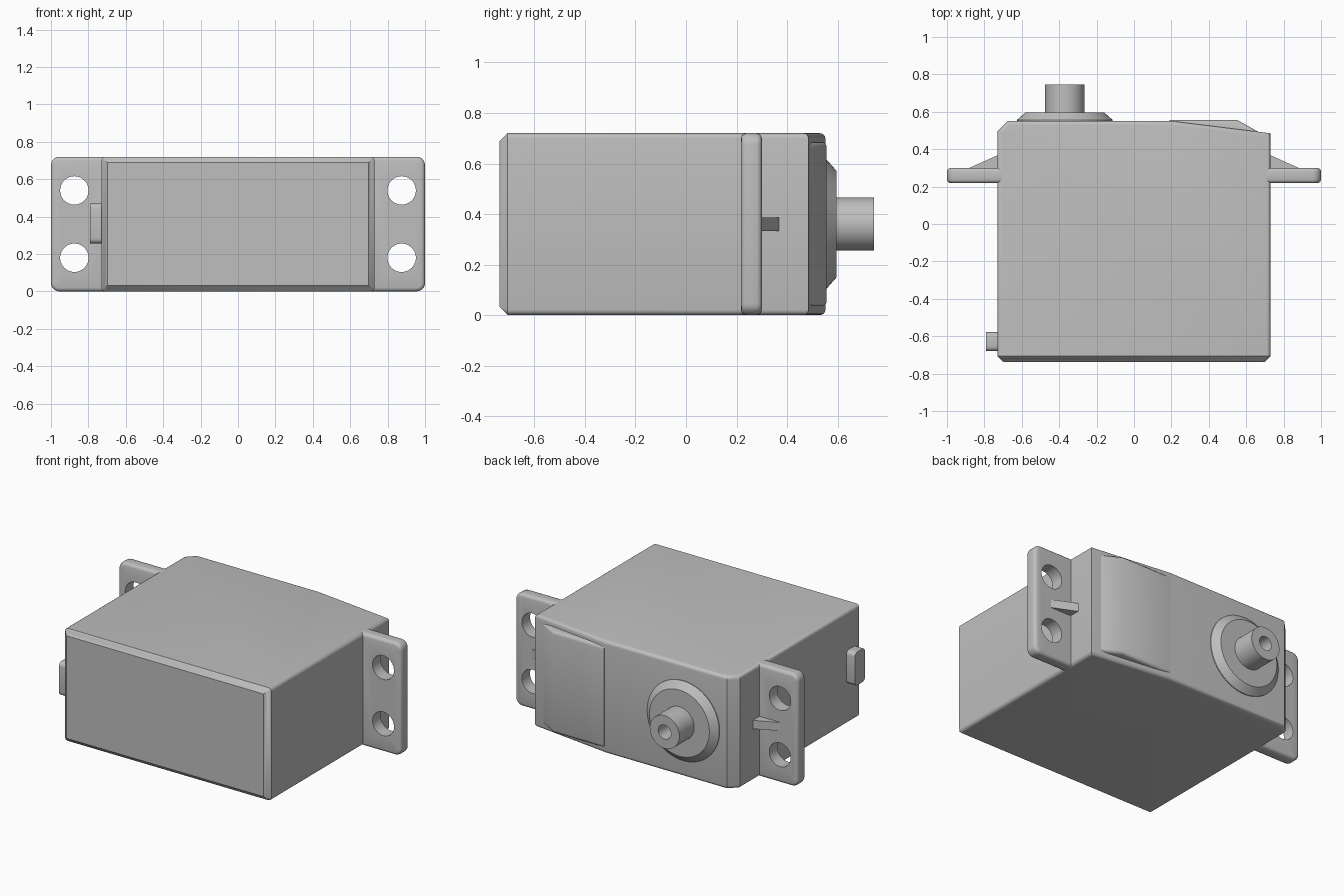
import bpy, bmesh, math
from mathutils import Vector, Matrix

cube = bpy.data.objects.get("Cube")
if cube:
    bpy.data.objects.remove(cube, do_unlink=True)

grey = bpy.data.materials.new("plastic grey")
grey.use_nodes = True
colour = (0.52, 0.52, 0.52, 1)
grey.diffuse_color = colour
grey.node_tree.nodes["Principled BSDF"].inputs["Base Color"].default_value = colour

H = 0.72          # case height
MID = H / 2


def finish(name, bm):
    """Turn a bmesh into a shaded object."""
    bmesh.ops.recalc_face_normals(bm, faces=bm.faces[:])
    mesh = bpy.data.meshes.new(name)
    bm.to_mesh(mesh)
    bm.free()
    mesh.materials.append(grey)
    ob = bpy.data.objects.new(name, mesh)
    bpy.context.collection.objects.link(ob)
    return ob


def smooth(ob):
    bpy.ops.object.select_all(action="DESELECT")
    ob.select_set(True)
    bpy.context.view_layer.objects.active = ob
    bpy.ops.object.shade_smooth_by_angle(angle=math.radians(32))


def prism(outline, z0, z1):
    """Extrude an xy outline from z0 to z1."""
    bm = bmesh.new()
    base = bm.faces.new([bm.verts.new((x, y, z0)) for x, y in outline])
    new = bmesh.ops.extrude_face_region(bm, geom=[base])["geom"]
    bmesh.ops.translate(bm, vec=(0, 0, z1 - z0),
                        verts=[g for g in new if isinstance(g, bmesh.types.BMVert)])
    bmesh.ops.recalc_face_normals(bm, faces=bm.faces[:])
    return bm


def bevel(bm, rule, width, segments):
    """Bevel the edges whose midpoint and direction satisfy the rule."""
    edges = []
    for e in bm.edges:
        a, b = e.verts[0].co, e.verts[1].co
        if rule((a + b) / 2, b - a):
            edges.append(e)
    bmesh.ops.bevel(bm, geom=edges, offset=width, segments=segments,
                    profile=0.5, affect="EDGES", clamp_overlap=True)


def box(x0, x1, y0, y1):
    return [(x0, y0), (x1, y0), (x1, y1), (x0, y1)]


# Case: chamfered front, rounded long and rear edges
bm = prism([(-0.73, -0.738), (0.73, -0.738), (0.73, 0.485), (0.19, 0.552),
            (-0.675, 0.552), (-0.73, 0.495)], 0, H)
bevel(bm, lambda m, d: m.y < -0.73, 0.032, 1)
bevel(bm, lambda m, d: abs(d.z) < 0.01 and (abs(d.y) > 1 or m.y > 0.45), 0.022, 4)
smooth(finish("case", bm))

# Raised panel over the gear housing slope
bm = prism([(0.19, 0.45), (0.67, 0.45), (0.67, 0.49), (0.55, 0.557), (0.19, 0.557)],
           0.035, H - 0.035)
bevel(bm, lambda m, d: abs(d.z) < 0.01 and m.y > 0.5 and m.x > 0.25, 0.02, 3)
smooth(finish("raised_panel", bm))

# Mounting flanges with two screw holes and a rib on each side
for side, label in ((1, "left"), (-1, "right")):
    bm = prism(box(0.705, 1.0, 0.218, 0.3), 0, H)
    bevel(bm, lambda m, d: abs(d.y) > 0.05 and m.x > 0.9, 0.045, 5)
    bevel(bm, lambda m, d: abs(d.y) < 0.01 and m.x > 0.71, 0.02, 3)
    bmesh.ops.scale(bm, vec=(side, 1, 1), verts=bm.verts[:])
    flange = finish(label + "_flange", bm)
    for z in (0.18, 0.54):
        bm = bmesh.new()
        bmesh.ops.create_cone(bm, cap_ends=True, segments=40, radius1=0.076,
                              radius2=0.076, depth=0.4)
        bm.transform(Matrix.Translation((side * 0.875, 0.26, z))
                     @ Matrix.Rotation(math.pi / 2, 4, "X"))
        cutter = finish("hole_cutter", bm)
        cutter.hide_render = True
        mod = flange.modifiers.new("hole", "BOOLEAN")
        mod.object = cutter
        mod.operation = "DIFFERENCE"
        mod.solver = "EXACT"
        bpy.context.view_layer.objects.active = flange
        bpy.ops.object.modifier_apply(modifier=mod.name)
        bpy.data.objects.remove(cutter, do_unlink=True)
    smooth(flange)

    rib = [(0.71, 0.28), (0.88, 0.28), (0.88, 0.3), (0.72, 0.372), (0.71, 0.372)]
    finish(label + "_rib", prism([(side * x, y) for x, y in rib],
                                 MID - 0.027, MID + 0.027))

# Output boss and hollow shaft, turned about the y axis
bm = bmesh.new()
profile = [(0, 0.5), (0.255, 0.5), (0.255, 0.557), (0.212, 0.595), (0.105, 0.595),
           (0.105, 0.745), (0.045, 0.745), (0.045, 0.62), (0, 0.62)]
verts = [bm.verts.new((r, y, 0)) for r, y in profile]
edges = [bm.edges.new(pair) for pair in zip(verts, verts[1:])]
bmesh.ops.spin(bm, geom=verts + edges, cent=(0, 0, 0), axis=(0, 1, 0),
               angle=2 * math.pi, steps=56)
bmesh.ops.remove_doubles(bm, verts=bm.verts[:], dist=0.0005)
bmesh.ops.translate(bm, vec=Vector((-0.37, 0, MID)), verts=bm.verts[:])
smooth(finish("output_shaft", bm))

# Cable outlet on the right side near the front
bm = prism(box(-0.79, -0.71, -0.68, -0.578), 0.257, 0.47)
bevel(bm, lambda m, d: abs(d.x) > 0.05, 0.025, 4)
smooth(finish("cable_outlet", bm))
